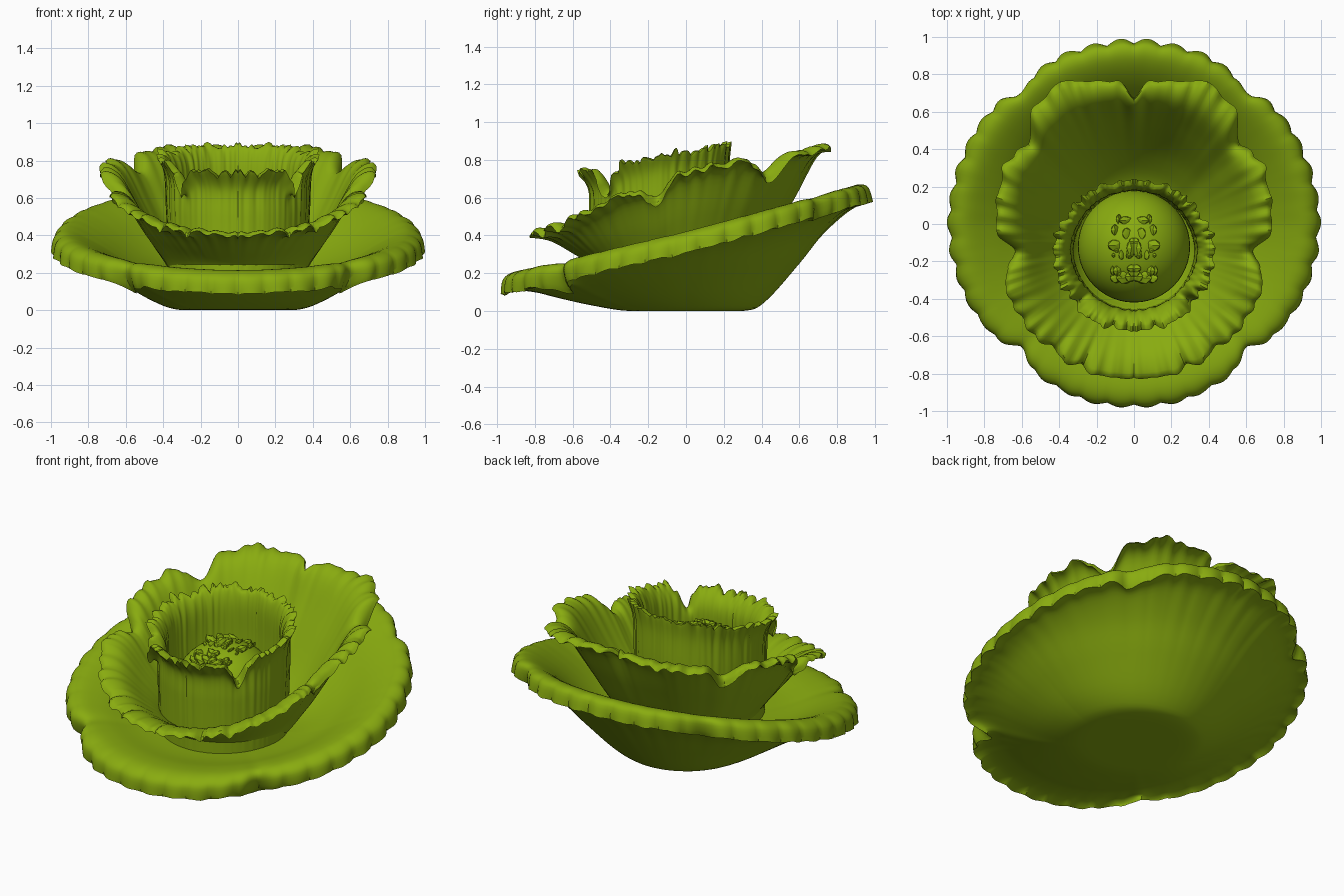
import bpy, bmesh, math, random
from mathutils import Vector, noise

if "Cube" in bpy.data.objects:
    bpy.data.objects.remove(bpy.data.objects["Cube"])

random.seed(4)
green = bpy.data.materials.new("leaf_green")
green.diffuse_color = (0.25, 0.41, 0.005, 1)
green.use_nodes = True
green.node_tree.nodes["Principled BSDF"].inputs["Base Color"].default_value = green.diffuse_color


def finish(obj, angle=40):
    obj.data.materials.append(green)
    bpy.ops.object.select_all(action='DESELECT')
    obj.select_set(True)
    bpy.context.view_layer.objects.active = obj
    bpy.ops.object.shade_smooth_by_angle(angle=math.radians(angle))


def spline(pts, t):
    # Catmull-Rom curve through (radius, height) points, t in 0..1
    n = len(pts) - 1
    i = min(int(t * n), n - 1)
    f = t * n - i
    p0, p1, p2, p3 = (pts[max(0, min(n, i + k))] for k in (-1, 0, 1, 2))
    return [0.5 * (2 * b + (c - a) * f + (2 * a - 5 * b + 4 * c - d) * f * f
                   + (3 * b - a - 3 * c + d) * f ** 3)
            for a, b, c, d in zip(p0, p1, p2, p3)]


def section(triple, c, nv):
    # Blend of the front, side and back sections; c runs from -1 (front) to 1 (back)
    a, b, k = (triple[0], triple[1], c + 1) if c < 0 else (triple[1], triple[2], c)
    out = []
    for j in range(nv + 1):
        (r0, z0), (r1, z1) = spline(a, j / nv), spline(b, j / nv)
        out.append((r0 + (r1 - r0) * k, z0 + (z1 - z0) * k))
    return out


def offset(pts, thick):
    # Inner side of a sheet, tapering to a rounded rim
    out, n = [], len(pts) - 1
    for j, (r, z) in enumerate(pts):
        (ra, za), (rb, zb) = pts[max(j - 1, 0)], pts[min(j + 1, n)]
        d = math.hypot(rb - ra, zb - za) or 1
        w = thick * math.sqrt(max(0, 1 - (j / n) ** 8)) / d
        out.append((max(0, r - (zb - za) * w), z + (rb - ra) * w))
    return out


def petal_bowl(name, cy, outer, notches, scallops, scallop, jag, inner=None,
               ribs=0.0, thick=0.04, freq=9, nt=336, nv=30):
    # notches are (degrees from front, radius cut, height dip, width in degrees)
    bm = bmesh.new()
    rings = []
    for i in range(nt):
        th = 2 * math.pi * i / nt
        deg_m = abs(math.degrees(th) if th <= math.pi else math.degrees(th) - 360)
        c = -math.cos(th)
        bell = [(n, math.exp(-((deg_m - n[0]) / n[3]) ** 2)) for n in notches]
        cut = sum(n[1] * g for n, g in bell)
        dip = sum(n[2] * g for n, g in bell)
        wave = 1 - abs(math.sin(scallops * th / 2))
        s = math.sin(math.radians(deg_m))
        n1 = noise.noise(Vector((s * freq, -c * freq, cy)))
        n2 = noise.noise(Vector((s * 2 * freq, -c * 2 * freq, 5)))
        low = section(outer, c, nv)
        top = section(inner, c, nv) if inner else offset(low, thick)
        ring = []
        for j, (r, z) in list(enumerate(low)) + list(enumerate(top))[-2::-1]:
            t = j / nv
            e = t ** 5
            r += e * (-scallop * wave + jag * n1) - cut * t ** 4 + ribs * t * n2
            z += e * (-0.4 * scallop * wave + jag * (n1 + n2)) - dip * t ** 3
            ring.append(bm.verts.new((r * math.sin(th), cy + r * c, max(z, 0))))
        rings.append(ring)
    for i in range(nt):
        p, q = rings[i], rings[(i + 1) % nt]
        for j in range(2 * nv):
            bm.faces.new((p[j], q[j], q[j + 1], p[j + 1]))
    bmesh.ops.remove_doubles(bm, verts=bm.verts, dist=1e-5)
    me = bpy.data.meshes.new(name)
    bm.to_mesh(me)
    bm.free()
    obj = bpy.data.objects.new(name, me)
    bpy.context.collection.objects.link(obj)
    finish(obj)


# Wide outer bowl of four thick scalloped petals with a soft rolled lip
petal_bowl("outer_petals", 0,
           [[(0, 0), (.3, 0), (.5, .03), (.68, .07), (.8, .1), (.91, .11), (.985, .09)],
            [(0, 0), (.3, 0), (.45, .05), (.65, .18), (.82, .29), (.93, .32), (1.0, .31)],
            [(0, 0), (.3, 0), (.42, .05), (.6, .25), (.73, .41), (.88, .54), (.99, .58)]],
           [(42, .11, .05, 4), (42, .05, .0, 15), (140, .06, .03, 4), (140, .02, 0, 12)],
           42, .026, .008,
           inner=[[(0, .12), (.35, .16), (.6, .18), (.78, .21), (.9, .21), (.97, .17), (.985, .09)],
                  [(0, .12), (.35, .18), (.55, .24), (.76, .36), (.9, .42), (.98, .39), (1.0, .31)],
                  [(0, .12), (.35, .18), (.58, .36), (.76, .57), (.88, .66), (.96, .66), (.99, .58)]])

# Middle bowl: broad front petal, raised sides, two tall back petals
petal_bowl("middle_petals", -.1,
           [[(0, .08), (.3, .13), (.4, .24), (.5, .305), (.62, .37), (.73, .39)],
            [(0, .08), (.28, .12), (.4, .28), (.52, .46), (.64, .66), (.73, .71)],
            [(0, .08), (.3, .12), (.5, .3), (.68, .6), (.8, .82), (.88, .87)]],
           [(85, .08, .12, 7), (133, .06, .14, 6), (152, -.08, 0, 13), (180, .10, .05, 4)],
           46, .012, .03)

# Ribbed, ragged inner cup with a front lip set off by two notches
petal_bowl("inner_cup", -.14,
           [[(.36, .12), (.365, .3), (.37, .5), (.375, .64), (.435, .73)],
            [(.37, .12), (.375, .35), (.385, .55), (.395, .73), (.435, .82)],
            [(.36, .12), (.365, .35), (.37, .6), (.37, .78), (.385, .89)]],
           [(46, .01, .15, 7)], 44, .008, .035, ribs=.012, thick=.05, freq=8)

# Rounded core inside the cup
bpy.ops.mesh.primitive_uv_sphere_add(segments=48, ring_count=24, radius=.3,
                                     location=(0, -.12, .39))
core = bpy.context.object
core.name = "core_dome"
finish(core)

# Crumpled tuft on the core: small tilted flakes, mirrored left to right
bm = bmesh.new()
for n in range(22):
    x, y = random.uniform(0, .11), random.uniform(-.2, .16)
    h = math.sqrt(.09 - x * x - y * y)
    size = random.uniform(.025, .045)
    sx, sy, sz = random.uniform(.4, 1.2), random.uniform(.4, 1.2), random.uniform(.4, .9)
    for s in (-1, 1):
        new = bmesh.ops.create_icosphere(bm, subdivisions=1, radius=size)['verts']
        for v in new:
            v.co = Vector((s * (x + v.co.x * sx), y - .12 + v.co.y * sy,
                           .39 + h + v.co.z * sz + v.co.x * .4))
bmesh.ops.recalc_face_normals(bm, faces=bm.faces)
me = bpy.data.meshes.new("core_tuft")
bm.to_mesh(me)
bm.free()
tuft = bpy.data.objects.new("core_tuft", me)
bpy.context.collection.objects.link(tuft)
finish(tuft, 25)
